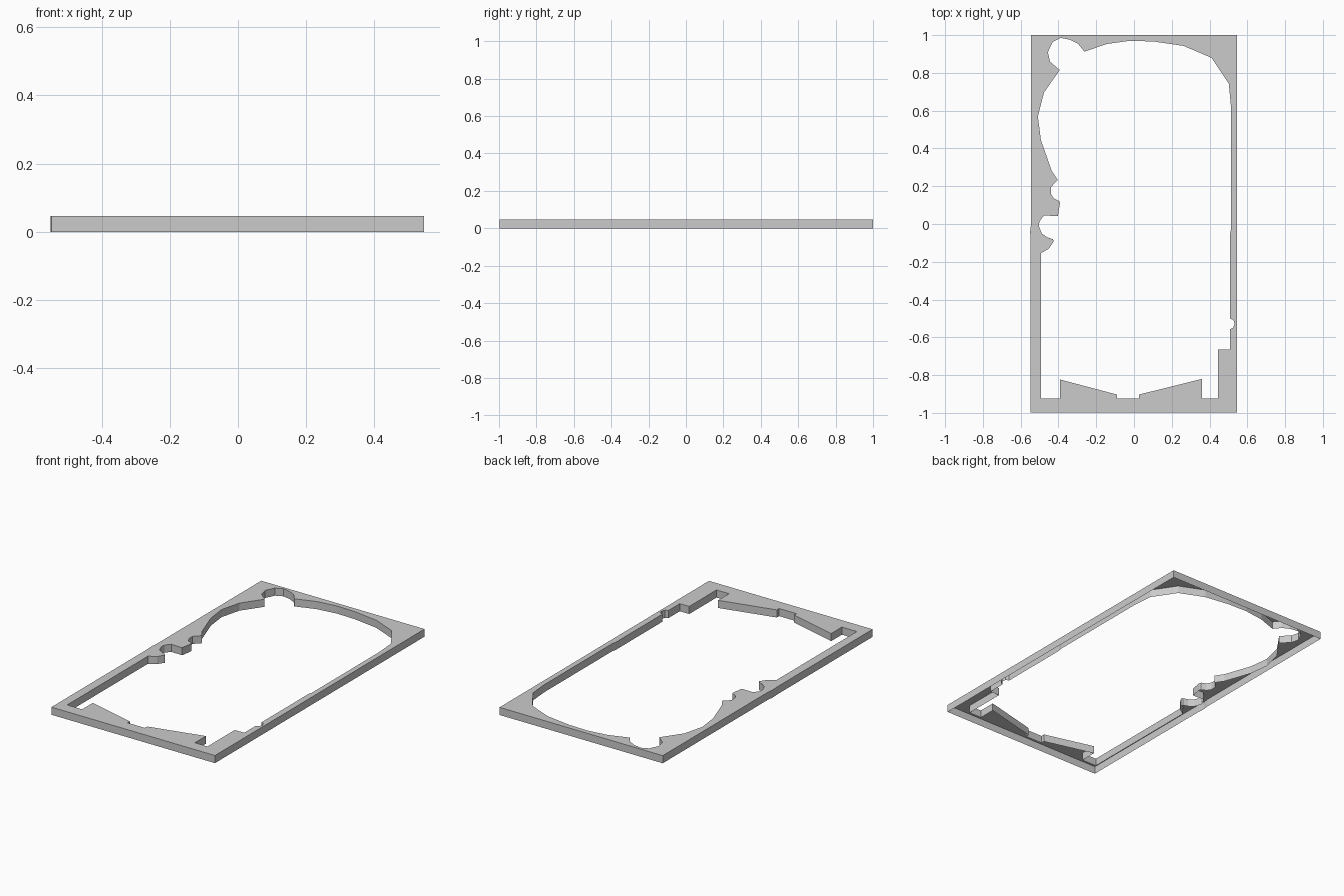
import bpy, bmesh
from mathutils import Vector

HEIGHT = 0.046

# Outer rim of the tray (slight bow on the left side)
outer = [(-0.547, -0.998), (0.545, -0.998), (0.545, 1.0), (-0.545, 1.0),
         (-0.545, 0.0), (-0.55, -0.04), (-0.547, -0.09)]

# Opening, clockwise from the lower left corner
left_rail = [(-0.493, -0.925), (-0.493, -0.155)]
left_notches = [(-0.45, -0.13), (-0.424, -0.09), (-0.43, -0.08), (-0.46, -0.07),
                (-0.488, -0.05), (-0.504, -0.01), (-0.5, 0.015), (-0.477, 0.045),
                (-0.403, 0.042), (-0.392, 0.11), (-0.396, 0.122), (-0.425, 0.135),
                (-0.44, 0.16), (-0.44, 0.195), (-0.403, 0.233)]
left_bay = [(-0.435, 0.28), (-0.493, 0.445), (-0.509, 0.57), (-0.477, 0.695)]
corner_pocket = [(-0.393, 0.815), (-0.445, 0.86), (-0.456, 0.91), (-0.43, 0.965),
                 (-0.387, 0.985), (-0.34, 0.976), (-0.297, 0.955), (-0.263, 0.912)]
top_arch = [(-0.145, 0.953), (-0.02, 0.97), (0.105, 0.966), (0.262, 0.943),
            (0.41, 0.88), (0.502, 0.742), (0.513, 0.625)]
right_rail = [(0.513, -0.03), (0.507, -0.055), (0.507, -0.5), (0.526, -0.508),
              (0.533, -0.53), (0.524, -0.55), (0.507, -0.558), (0.507, -0.665),
              (0.444, -0.665), (0.444, -0.925)]
bottom_wedges = [(0.36, -0.925), (0.36, -0.82), (0.026, -0.903), (0.026, -0.925),
                 (-0.09, -0.925), (-0.09, -0.903), (-0.393, -0.823), (-0.393, -0.925)]
opening = (left_rail + left_notches + left_bay + corner_pocket
           + top_arch + right_rail + bottom_wedges)


def add_loop(bm, points, z):
    """Closed ring of vertices; returns vertices and edges."""
    verts = [bm.verts.new((x, y, z)) for x, y in points]
    edges = [bm.edges.new((v, verts[(i + 1) % len(verts)]))
             for i, v in enumerate(verts)]
    return verts, edges


bm = bmesh.new()
rings = [add_loop(bm, pts, HEIGHT) for pts in (outer, opening)]

# Flat top sheet between rim and opening
bmesh.ops.triangle_fill(bm, use_beauty=True, use_dissolve=False,
                        edges=rings[0][1] + rings[1][1],
                        normal=Vector((0, 0, 1)))
bm.normal_update()
for f in bm.faces:
    if f.normal.z < 0:
        f.normal_flip()

# Skirt walls down to the ground; the underside stays open
for verts, _ in rings:
    low = [bm.verts.new((v.co.x, v.co.y, 0)) for v in verts]
    n = len(verts)
    for i in range(n):
        j = (i + 1) % n
        bm.faces.new((verts[i], low[i], low[j], verts[j]))

mesh = bpy.data.meshes.new("frame_plate")
bm.to_mesh(mesh)
bm.free()
bpy.context.collection.objects.link(bpy.data.objects.new("frame_plate", mesh))
